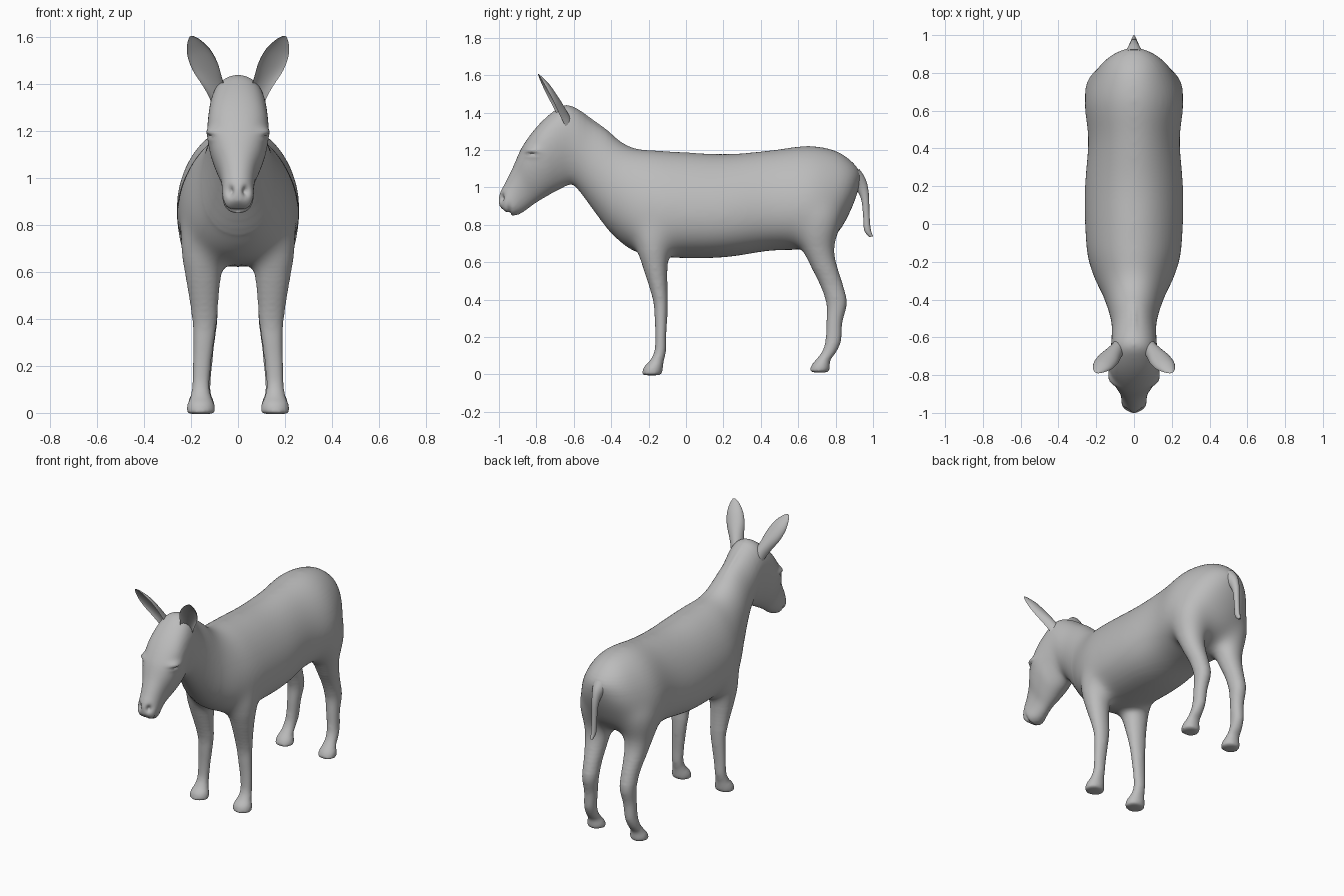
import bpy, bmesh, math
from mathutils import Vector

default = bpy.data.objects.get("Cube")
if default:
    bpy.data.objects.remove(default, do_unlink=True)

grey = bpy.data.materials.new("plain_grey")
grey.use_nodes = True
grey.diffuse_color = (0.5, 0.5, 0.5, 1)
shader = next(n for n in grey.node_tree.nodes if n.type == 'BSDF_PRINCIPLED')
shader.inputs["Base Color"].default_value = grey.diffuse_color
shader.inputs["Roughness"].default_value = 0.7


def resample(sections, steps=5):
    """Run a smooth curve through a list of section tuples."""
    result = []
    last = len(sections) - 1
    for i in range(last):
        a, b = sections[max(i - 1, 0)], sections[i]
        c, d = sections[i + 1], sections[min(i + 2, last)]
        for k in range(steps):
            t = k / steps
            result.append([q + t / 2 * (r - p + t * (2 * p - 5 * q + 4 * r - s + t * (3 * (q - r) + s - p)))
                           for p, q, r, s in zip(a, b, c, d)])
    result.append(list(sections[last]))
    return result


def skin(bm, rings):
    """Join rings of points into a closed tube."""
    loops = [[bm.verts.new(p) for p in ring] for ring in rings]
    n = len(loops[0])
    faces = [bm.faces.new((a[j], a[(j + 1) % n], b[(j + 1) % n], b[j]))
             for a, b in zip(loops, loops[1:]) for j in range(n)]
    faces += [bm.faces.new(loops[0]), bm.faces.new(loops[-1])]
    bmesh.ops.recalc_face_normals(bm, faces=faces)


def oval_tube(bm, sections, side=1, sides=32):
    """Sections: first edge y, z; opposite edge y, z; centre x; half width; sag of the widest line."""
    rings = []
    for y1, z1, y2, z2, x, w, sag in resample(sections):
        ring = []
        for j in range(sides):
            t = math.tau * j / sides
            c = (math.cos(t) - sag * math.sin(t) ** 2) / 2
            ring.append((side * (x + w * math.sin(t)),
                         (y1 + y2) / 2 + c * (y1 - y2), (z1 + z2) / 2 + c * (z1 - z2)))
        rings.append(ring)
    skin(bm, rings)


def make_object(name, bm):
    mesh = bpy.data.meshes.new(name)
    bm.to_mesh(mesh)
    bm.free()
    obj = bpy.data.objects.new(name, mesh)
    bpy.context.collection.objects.link(obj)
    mesh.materials.append(grey)
    return obj


def shade(obj):
    bpy.ops.object.select_all(action='DESELECT')
    obj.select_set(True)
    bpy.context.view_layer.objects.active = obj
    bpy.ops.object.shade_smooth_by_angle(angle=math.radians(55))


# Trunk, neck and head: top y, z; bottom y, z; half width; sag
trunk = [
    (.942, 1.08, .93, 1.0, .05, 0), (.89, 1.14, .885, .88, .14, .1), (.8, 1.2, .8, .74, .213, .2),
    (.65, 1.225, .65, .67, .265, .22), (.45, 1.2, .45, .66, .244, .2), (.22, 1.18, .22, .625, .262, .2),
    (0, 1.19, 0, .62, .262, .2), (-.16, 1.2, -.16, .63, .25, .2), (-.27, 1.21, -.29, .66, .215, .2),
    (-.35, 1.25, -.39, .74, .17, .15), (-.42, 1.31, -.47, .84, .14, .1), (-.5, 1.36, -.55, .95, .12, 0),
    (-.58, 1.42, -.6, 1.01, .119, -.1), (-.65, 1.44, -.63, 1.01, .122, -.2),
    (-.73, 1.39, -.67, .99, .128, -.25), (-.81, 1.31, -.71, .97, .131, -.25),
    (-.88, 1.21, -.77, .935, .109, -.25), (-.925, 1.11, -.81, .91, .08, -.2),
    (-.965, 1.03, -.85, .88, .069, -.1), (-1.0, .96, -.89, .855, .068, 0), (-1.0, .9, -.935, .845, .05, 0),
]

# Legs: height; front y; back y; centre x; half width
front_leg = [
    (.95, -.22, -.08, .12, .085), (.8, -.265, -.07, .142, .105), (.68, -.27, -.08, .148, .1),
    (.56, -.23, -.097, .148, .077), (.4, -.178, -.096, .142, .055), (.3, -.169, -.099, .146, .046),
    (.2, -.165, -.105, .154, .041), (.12, -.171, -.106, .158, .039), (.07, -.197, -.118, .158, .045),
    (.04, -.227, -.122, .158, .059), (-.005, -.239, -.128, .158, .063),
]
hind_leg = [
    (1.0, .6, .79, .1, .1), (.88, .57, .84, .135, .123), (.78, .57, .825, .144, .118),
    (.68, .61, .796, .147, .095), (.58, .66, .812, .144, .073), (.48, .713, .842, .139, .057),
    (.38, .749, .862, .138, .05), (.28, .749, .838, .143, .042), (.18, .744, .831, .15, .039),
    (.12, .725, .806, .155, .039), (.075, .69, .772, .157, .045), (.05, .67, .77, .157, .057),
    (.01, .654, .77, .157, .06),
]

# Body: overlapping tubes fused into one skin
bm = bmesh.new()
oval_tube(bm, [(*s[:4], 0, *s[4:]) for s in trunk])
for leg in (front_leg, hind_leg):
    for side in (1, -1):
        oval_tube(bm, [(f, z, b, z, x, w, 0) for z, f, b, x, w in leg], side)
body = make_object("body", bm)
fuse = body.modifiers.new("fuse", 'REMESH')
fuse.mode = 'VOXEL'
fuse.voxel_size = 0.009
bpy.context.view_layer.update()
fused = bpy.data.meshes.new_from_object(body.evaluated_get(bpy.context.evaluated_depsgraph_get()))
body.modifiers.clear()
body.data = fused

# Soften the skin, growing stronger towards the joins of legs and trunk
bm = bmesh.new()
bm.from_mesh(fused)


def soften(verts, times):
    for _ in range(times):
        bmesh.ops.smooth_vert(bm, verts=verts, factor=0.5,
                              use_axis_x=True, use_axis_y=True, use_axis_z=True)


soften(bm.verts[:], 12)
for k in range(9):
    soften([v for v in bm.verts if v.co.z > .42 + .025 * k and v.co.y > -.6 + .03 * k], 6)
for k in range(6):
    soften([v for v in bm.verts if .57 + .02 * k < v.co.z < 1.12 - .02 * k and v.co.y > -.4], 8)
bm.normal_update()


def press(centre, size, depth):
    """Raise or sink the skin softly around a point."""
    for v in bm.verts:
        d = sum(((p - c) / s) ** 2 for p, c, s in zip(v.co, centre, size))
        if d < 6:
            v.co += v.normal * depth * math.exp(-d)
    bm.normal_update()


# Brows, eyelid slits and nostrils
for side in (1, -1):
    press((side * .12, -.825, 1.19), (.05, .042, .025), .019)
    press((side * .13, -.825, 1.178), (.06, .03, .009), -.015)
    press((side * .036, -.99, .945), (.015, .03, .02), -.024)
# Mouth and mane ridge
press((0, -.945, .872), (.09, .011, .035), -.016)
press((0, -.5, 1.36), (.014, .12, .06), .006)
bm.to_mesh(fused)
bm.free()
if not fused.materials:
    fused.materials.append(grey)
shade(body)

# Tail
bm = bmesh.new()
oval_tube(bm, [(.925, 1.1, .88, 1.0, 0, .05, 0), (.96, 1.045, .915, .98, 0, .03, 0),
               (.977, .97, .938, .93, 0, .021, 0), (.981, .86, .947, .85, 0, .017, 0),
               (.987, .78, .953, .77, 0, .016, 0), (1.0, .737, .98, .735, 0, .007, 0)], sides=16)
shade(make_object("tail", bm))

# Ears: cupped leaves facing forwards, rooted in the head
base, tip = Vector((.09, -.66, 1.375)), Vector((.198, -.777, 1.61))
axis = tip - base
facing = Vector((.1, -.85, -.55)).normalized()
across = axis.cross(facing).normalized()
leaf = [(-.2, .042, .05), (0, .041, .05), (.2, .047, .047), (.45, .057, .04), (.7, .052, .03),
        (.9, .03, .014), (1, .008, .003)]
for name, side in (("left_ear", 1), ("right_ear", -1)):
    rings = []
    for along, width, depth in resample(leaf):
        ring = []
        for j in range(24):
            t = math.tau * j / 24
            sink = math.sin(t) if j < 12 else -math.sin(t) * .55
            p = base + axis * along + across * width * math.cos(t) - facing * (depth * sink - .014)
            ring.append((side * p.x, p.y, p.z))
        rings.append(ring)
    bm = bmesh.new()
    skin(bm, rings)
    shade(make_object(name, bm))
